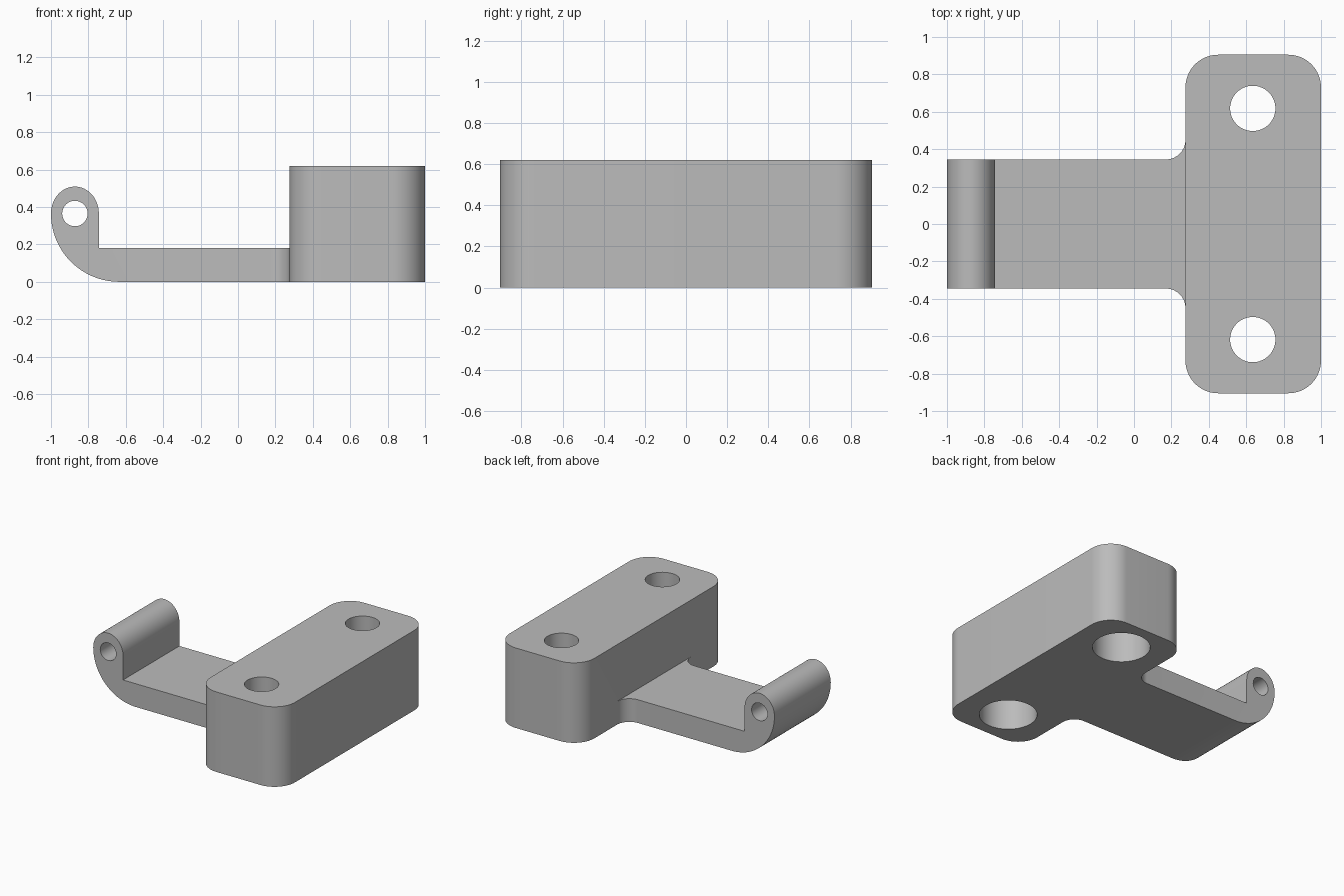
import bpy, bmesh
from math import pi, cos, sin, radians
from mathutils import Vector

if "Cube" in bpy.data.objects:
    bpy.data.objects.remove(bpy.data.objects["Cube"], do_unlink=True)

grey = bpy.data.materials.new("plain_grey")
grey.use_nodes = True
grey.diffuse_color = (0.5, 0.5, 0.5, 1)
grey.node_tree.nodes["Principled BSDF"].inputs["Base Color"].default_value = (0.5, 0.5, 0.5, 1)


def arc(cx, cy, rx, ry, start, end, steps=16):
    angles = [radians(start + (end - start) * i / steps) for i in range(steps + 1)]
    return [(cx + rx * cos(a), cy + ry * sin(a)) for a in angles]


def prism(name, outline, axis, low, high):
    """Extrude a 2D outline along z (outline is x, y) or along y (outline is x, z)."""
    bm = bmesh.new()
    place = (lambda u, v: (u, v, low)) if axis == "z" else (lambda u, v: (u, low, v))
    face = bm.faces.new([bm.verts.new(place(u, v)) for u, v in outline])
    top = bmesh.ops.extrude_face_region(bm, geom=[face])
    shift = Vector((0, 0, high - low)) if axis == "z" else Vector((0, high - low, 0))
    bmesh.ops.translate(bm, vec=shift,
                        verts=[g for g in top["geom"] if isinstance(g, bmesh.types.BMVert)])
    bmesh.ops.recalc_face_normals(bm, faces=bm.faces)
    mesh = bpy.data.meshes.new(name)
    bm.to_mesh(mesh)
    bm.free()
    obj = bpy.data.objects.new(name, mesh)
    bpy.context.collection.objects.link(obj)
    mesh.materials.append(grey)
    return obj


def select(obj):
    bpy.ops.object.select_all(action="DESELECT")
    obj.select_set(True)
    bpy.context.view_layer.objects.active = obj


def combine(obj, other, operation):
    mod = obj.modifiers.new("combine", "BOOLEAN")
    mod.object, mod.operation, mod.solver = other, operation, "EXACT"
    select(obj)
    bpy.ops.object.modifier_apply(modifier=mod.name)
    bpy.data.objects.remove(other, do_unlink=True)


# Main dimensions
left, right, half_y, height = 0.275, 1.0, 0.905, 0.62
corner, arm_half, arm_top, fillet = 0.175, 0.345, 0.18, 0.105
hole_x, hole_y = 0.635, 0.618

# Mounting block with rounded vertical corners
outline = []
for i, (sx, sy) in enumerate([(1, 1), (0, 1), (0, 0), (1, 0)]):
    cx = right - corner if sx else left + corner
    cy = (half_y - corner) * (1 if sy else -1)
    outline += arc(cx, cy, corner, corner, 90 * i, 90 * i + 90)
block = prism("mounting_block", outline, "z", 0, height)

# Screw holes, wider from below
for side in (-1, 1):
    for radius, low, high in ((0.121, -0.1, height + 0.1), (0.203, -0.1, 0.42)):
        circle = arc(hole_x, side * hole_y, radius, radius, 0, 360, 64)[:-1]
        combine(block, prism("hole_cutter", circle, "z", low, high), "DIFFERENCE")

# Arm with upturned knuckle at its end
pin_x, pin_z, half_w = -0.872, 0.365, 0.128
profile = arc(pin_x, pin_z, half_w, 0.144, 0, 180, 32)
profile += arc(-1 + pin_z, pin_z, pin_z, pin_z, 180, 270, 32)[1:]
profile += [(left + 0.02, 0), (left + 0.02, arm_top), (pin_x + half_w, arm_top)]
arm = prism("hinge_arm", profile, "y", -arm_half, arm_half)
pin = arc(pin_x, pin_z, 0.068, 0.068, 0, 360, 48)[:-1]
combine(arm, prism("pin_cutter", pin, "y", -1, 1), "DIFFERENCE")
combine(block, arm, "UNION")

# Fillets where the arm meets the block
for side in (-1, 1):
    edge = arm_half + fillet
    curve = arc(left - fillet, side * edge, fillet, fillet, -90 * side, 0)
    inner = [(left + 0.02, side * edge), (left + 0.02, side * (arm_half - 0.02)),
             (left - fillet, side * (arm_half - 0.02))]
    combine(block, prism("fillet", curve + inner, "z", 0, arm_top), "UNION")

block.name = "hinge_bracket"
select(block)
bpy.ops.object.shade_smooth_by_angle(angle=radians(30))
